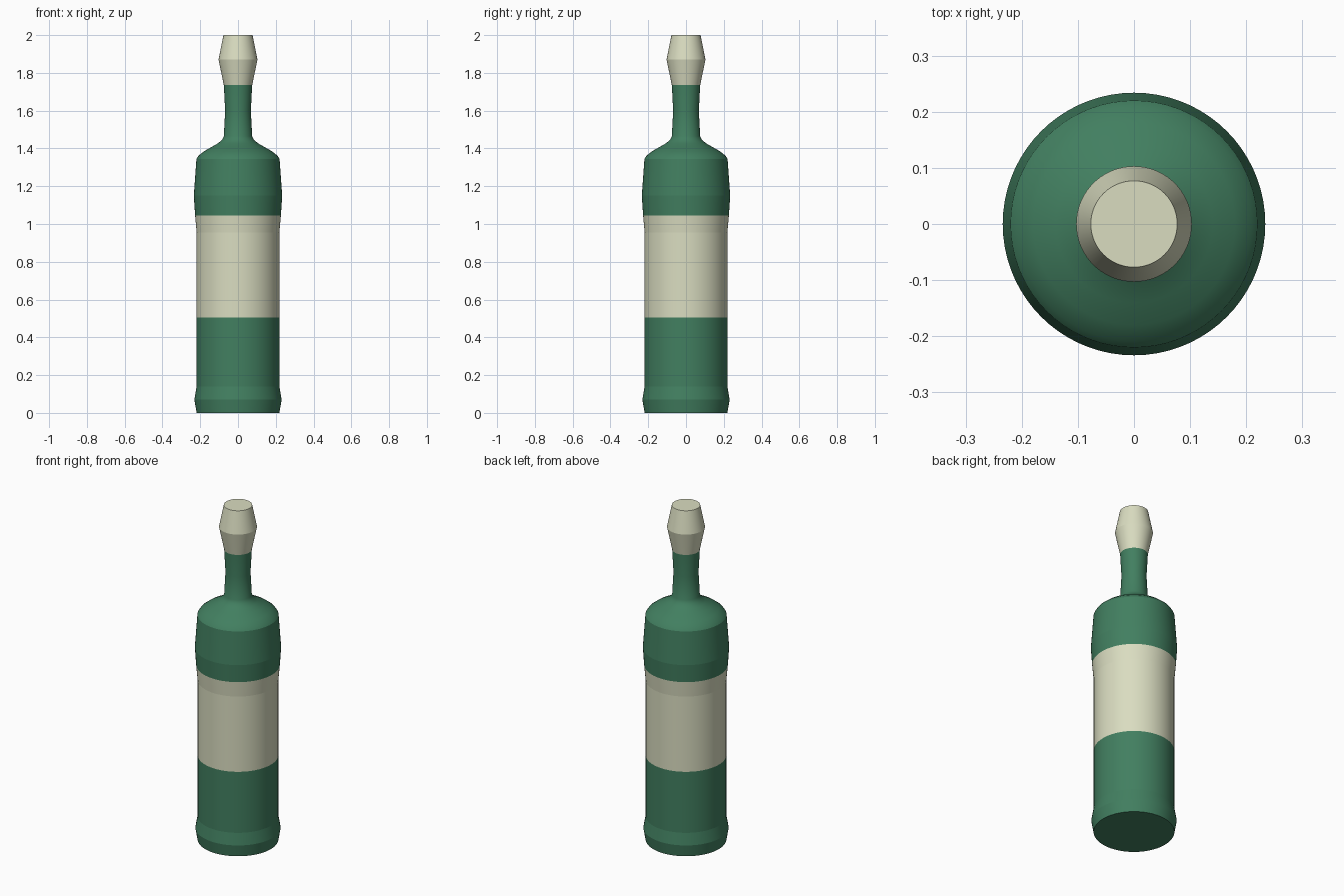
import bpy, bmesh, math

if "Cube" in bpy.data.objects:
    bpy.data.objects.remove(bpy.data.objects["Cube"])

SEGMENTS = 72


def material(name, rgb):
    m = bpy.data.materials.new(name)
    m.diffuse_color = (*rgb, 1)
    m.use_nodes = True
    m.node_tree.nodes["Principled BSDF"].inputs["Base Color"].default_value = m.diffuse_color
    return m


green = material("bottle green", (0.054, 0.212, 0.117))
cream = material("label cream", (0.70, 0.72, 0.53))


def lathe(name, profile, mat, cap_bottom=False, cap_top=False, soft=(9, 9)):
    """Revolve (radius, z) points; rings stay crisp except in the soft z range."""
    bm = bmesh.new()
    rings = []
    for r, z in profile:
        rings.append([bm.verts.new((r * math.cos(2 * math.pi * i / SEGMENTS),
                                    r * math.sin(2 * math.pi * i / SEGMENTS), z))
                      for i in range(SEGMENTS)])
    for low, high in zip(rings, rings[1:]):
        for i in range(SEGMENTS):
            j = (i + 1) % SEGMENTS
            bm.faces.new((low[i], low[j], high[j], high[i])).smooth = True
    if cap_bottom:
        bm.faces.new(rings[0][::-1])
    if cap_top:
        bm.faces.new(rings[-1])
    for e in bm.edges:
        za, zb = (v.co.z for v in e.verts)
        if abs(za - zb) < 1e-5 and not soft[0] < za < soft[1]:
            e.smooth = False
    mesh = bpy.data.meshes.new(name)
    bm.to_mesh(mesh)
    bm.free()
    mesh.materials.append(mat)
    ob = bpy.data.objects.new(name, mesh)
    bpy.context.collection.objects.link(ob)
    return ob


# Lower body with flared foot
lathe("lower_body", [(0.219, 0), (0.231, 0.07), (0.219, 0.14), (0.219, 0.505)],
      green, cap_bottom=True)

# Label band wrapping the middle
lathe("label", [(0.219, 0.505), (0.219, 0.955), (0.227, 1.045)], cream)

# Upper body, rounded shoulder and waisted neck
lathe("shoulder_and_neck",
      [(0.227, 1.045), (0.234, 1.15), (0.220, 1.345), (0.209, 1.362), (0.18, 1.385),
       (0.14, 1.408), (0.105, 1.428), (0.085, 1.445), (0.075, 1.465),
       (0.068, 1.60), (0.075, 1.735)],
      green, soft=(1.35, 1.7))

# Stopper
lathe("stopper", [(0.075, 1.735), (0.103, 1.87), (0.077, 2.0)], cream, cap_top=True)
